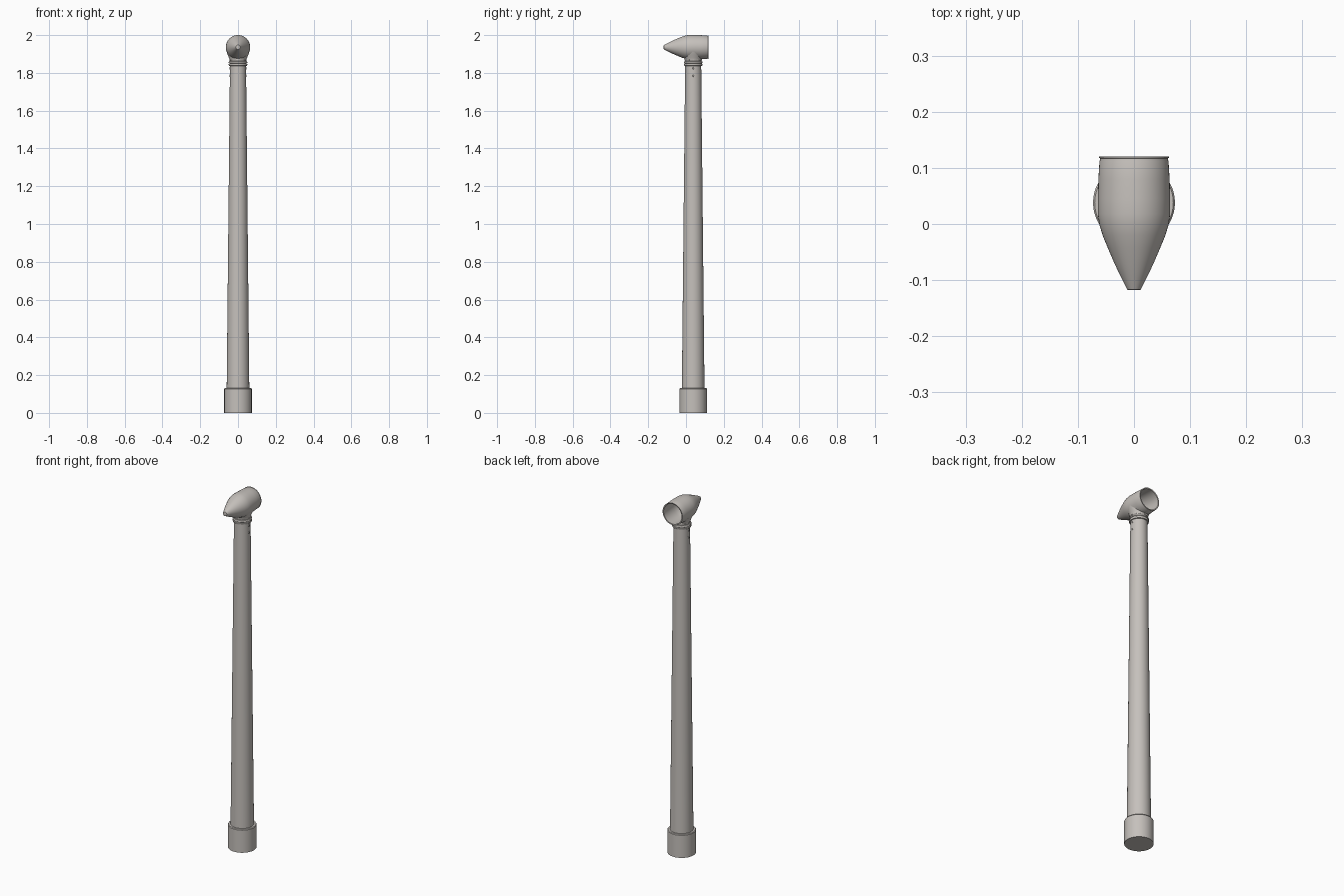
import bpy, bmesh, math
from mathutils import Matrix, Vector

if "Cube" in bpy.data.objects:
    bpy.data.objects.remove(bpy.data.objects["Cube"])

AXIS_Y = 0.038     # tower centre line
HEAD_Z = 1.936     # housing centre line

grey = bpy.data.materials.new("warm_grey")
grey.diffuse_color = (0.56, 0.53, 0.50, 1)
grey.use_nodes = True
grey.node_tree.nodes["Principled BSDF"].inputs["Base Color"].default_value = grey.diffuse_color


def lathe(name, profile, matrix, sides=48, closed=False):
    """Spin (radius, height) points round local z; open ends are capped."""
    bm = bmesh.new()
    rings = []
    for r, h in profile:
        rings.append([bm.verts.new((r * math.cos(2 * math.pi * i / sides),
                                    r * math.sin(2 * math.pi * i / sides), h))
                      for i in range(sides)])
    pairs = list(zip(rings, rings[1:]))
    for a, b in pairs:
        for i in range(sides):
            j = (i + 1) % sides
            bm.faces.new((a[i], a[j], b[j], b[i]))
    bm.faces.new(rings[0][::-1])
    bm.faces.new(rings[-1])
    bmesh.ops.recalc_face_normals(bm, faces=bm.faces)
    mesh = bpy.data.meshes.new(name)
    bm.to_mesh(mesh)
    bm.free()
    mesh.materials.append(grey)
    ob = bpy.data.objects.new(name, mesh)
    bpy.context.collection.objects.link(ob)
    ob.matrix_world = matrix
    bpy.ops.object.select_all(action='DESELECT')
    ob.select_set(True)
    bpy.context.view_layer.objects.active = ob
    bpy.ops.object.shade_smooth_by_angle(angle=math.radians(35))
    return ob


upright = Matrix.Translation((0, AXIS_Y, 0))

# base socket and tapered tower
lathe("base_socket", [(0.073, 0), (0.073, 0.127), (0.070, 0.131), (0.059, 0.131)], upright)
lathe("tower", [(0.060, 0.12), (0.0425, 1.842)], upright)

# flange rings between tower and housing
lathe("collar", [(0.042, 1.837), (0.048, 1.838), (0.049, 1.841), (0.049, 1.846),
                 (0.046, 1.848), (0.046, 1.851), (0.049, 1.853), (0.049, 1.858),
                 (0.047, 1.861), (0.042, 1.862)], upright)

# flared neck, ending inside the housing wall
neck = lathe("neck", [(0.043, 1.855), (0.044, 1.868), (0.048, 1.880), (0.054, 1.895),
                      (0.060, 1.912), (0.063, 1.925)], upright)

# tapered housing with an open, hollow back
lay_back = Matrix.Translation((0, 0, HEAD_Z)) @ Matrix.Rotation(-math.pi / 2, 4, 'X')
cavity = [(0.056, 0.119), (0.058, 0.08), (0.058, 0.03), (0.055, 0.0), (0.042, -0.03)]
lathe("housing", [(0.008, -0.118), (0.012, -0.117), (0.023, -0.095), (0.035, -0.070),
                  (0.047, -0.042), (0.056, -0.020), (0.062, 0.0), (0.0645, 0.018),
                  (0.0645, 0.045), (0.0635, 0.080), (0.0615, 0.112), (0.0605, 0.115),
                  (0.0605, 0.117), (0.062, 0.118), (0.062, 0.120)] + cavity, lay_back)

# trim the neck so it does not fill the cavity
cutter = lathe("cavity_cutter", [(0.061, 0.2), (0.061, 0.0), (0.047, -0.03)], lay_back)
cutter.hide_render = True
cutter.hide_viewport = False
cutter.display_type = 'WIRE'
mod = neck.modifiers.new("hollow", 'BOOLEAN')
mod.operation = 'DIFFERENCE'
mod.object = cutter
mod.solver = 'EXACT'
bpy.context.view_layer.objects.active = neck
bpy.ops.object.modifier_apply(modifier="hollow")
bpy.data.objects.remove(cutter)

# small bolts round the neck flange
for k in range(12):
    a = 2 * math.pi * k / 12
    out = Vector((math.cos(a), math.sin(a), 0))
    turn = out.to_track_quat('Z', 'Y').to_matrix().to_4x4()
    place = Matrix.Translation(Vector((0, AXIS_Y, 1.868)) + out * 0.042)
    lathe("neck_bolt", [(0.0025, 0), (0.0025, 0.004)], place @ turn, 8)

# paired studs on each side of the tower top
for side in (-1, 1):
    for z in (1.785, 1.825):
        turn = Matrix.Rotation(side * math.pi / 2, 4, 'Y')
        place = Matrix.Translation((side * 0.040, AXIS_Y, z))
        lathe("tower_stud", [(0.006, 0), (0.006, 0.004), (0.004, 0.0055)], place @ turn, 12)
